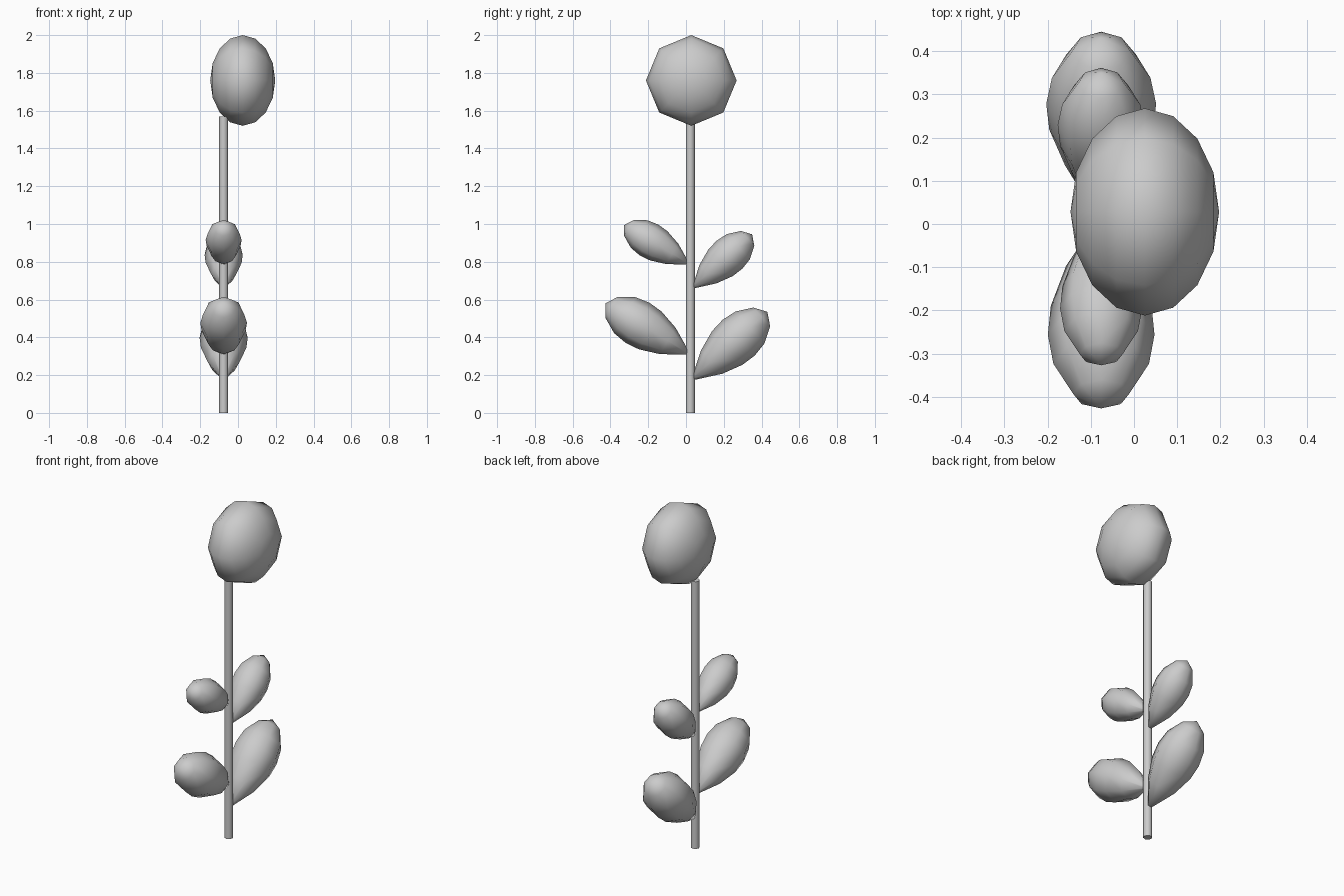
import bpy, bmesh
from math import radians, cos, sin, pi

if "Cube" in bpy.data.objects:
    bpy.data.objects.remove(bpy.data.objects["Cube"])

STEM_X = -0.076


def finish(obj, name, angle):
    obj.name = name
    bpy.ops.object.select_all(action='DESELECT')
    obj.select_set(True)
    bpy.context.view_layer.objects.active = obj
    bpy.ops.object.shade_smooth_by_angle(angle=radians(angle))


# Flower head: eight-sided sphere with its poles along x, flattened front to back
bpy.ops.mesh.primitive_uv_sphere_add(segments=8, ring_count=8, radius=0.24,
                                     location=(0.025, 0.028, 1.76),
                                     rotation=(0, pi / 2, 0))
head = bpy.context.object
head.scale = (1, 1, 0.717)
finish(head, "flower_head", 60)

# Stem
bpy.ops.mesh.primitive_cylinder_add(vertices=8, radius=0.024, depth=1.57,
                                    location=(STEM_X, 0.023, 0.785))
finish(bpy.context.object, "stem", 50)

# Leaves: one teardrop profile (distance along leaf, radius), turned with 8 sides
LEAF = [(0.0, 0.012), (0.125, 0.083), (0.235, 0.119), (0.315, 0.126),
        (0.395, 0.113), (0.478, 0.066)]
LEAF_END = 0.518


def add_leaf(name, y, z, side, elevation, size):
    bm = bmesh.new()
    rings = [[bm.verts.new((r * cos(i * pi / 4), r * sin(i * pi / 4), s))
              for i in range(8)] for s, r in LEAF]
    tip = bm.verts.new((0, 0, LEAF_END))
    for a, b in zip(rings, rings[1:]):
        for i in range(8):
            j = (i + 1) % 8
            bm.faces.new((a[i], a[j], b[j], b[i]))
    for i in range(8):
        bm.faces.new((rings[-1][i], rings[-1][(i + 1) % 8], tip))
    bm.faces.new(rings[0][::-1])
    mesh = bpy.data.meshes.new(name)
    bm.to_mesh(mesh)
    bm.free()
    obj = bpy.data.objects.new(name, mesh)
    bpy.context.collection.objects.link(obj)
    obj.location = (STEM_X, y, z)
    obj.rotation_euler.x = -side * radians(90 - elevation)
    obj.scale = (size, size, size)
    finish(obj, name, 70)


add_leaf("lower_back_leaf", 0.042, 0.185, 1, 42, 1.01)
add_leaf("lower_front_leaf", 0.008, 0.318, -1, 31, 0.98)
add_leaf("upper_back_leaf", 0.042, 0.668, 1, 42, 0.80)
add_leaf("upper_front_leaf", 0.008, 0.793, -1, 31, 0.755)
